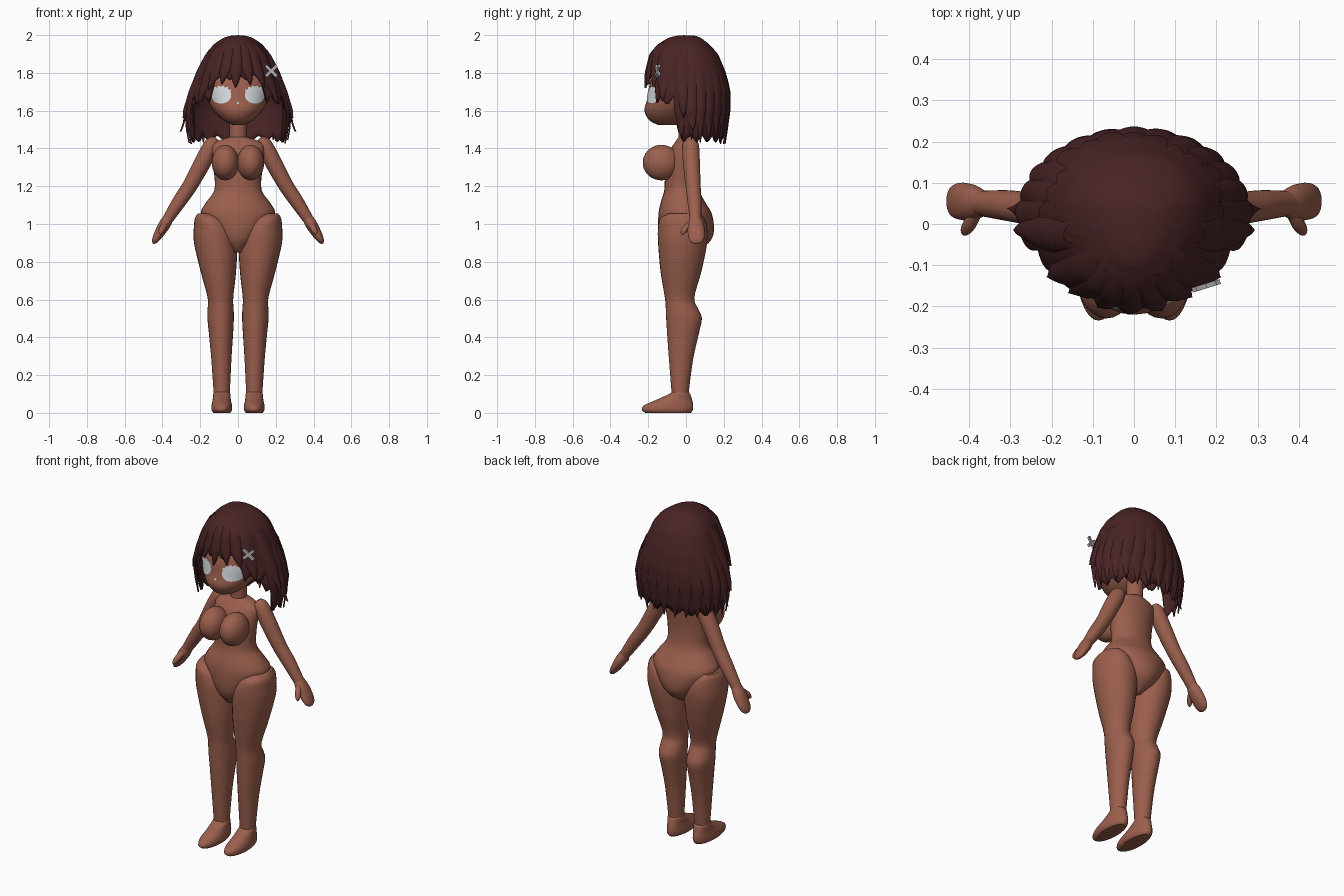
import bpy, bmesh, math, random
from mathutils import Vector, Matrix

random.seed(4)
if "Cube" in bpy.data.objects:
    bpy.data.objects.remove(bpy.data.objects["Cube"])


def material(name, rgb):
    m = bpy.data.materials.new(name)
    m.use_nodes = True
    m.diffuse_color = (*rgb, 1)
    b = m.node_tree.nodes["Principled BSDF"]
    b.inputs["Base Color"].default_value = (*rgb, 1)
    b.inputs["Roughness"].default_value = 0.8
    return m


SKIN = material("warm brown skin", (0.33, 0.115, 0.075))
HAIR = material("dark brown hair", (0.065, 0.017, 0.018))
EYE = material("pale eye", (0.68, 0.72, 0.74))
METAL = material("light grey pin", (0.52, 0.5, 0.5))


def finish(name, bm, mat, angle=50):
    bmesh.ops.recalc_face_normals(bm, faces=bm.faces[:])
    mesh = bpy.data.meshes.new(name)
    bm.to_mesh(mesh)
    bm.free()
    mesh.materials.append(mat)
    ob = bpy.data.objects.new(name, mesh)
    bpy.context.collection.objects.link(ob)
    bpy.ops.object.select_all(action="DESELECT")
    ob.select_set(True)
    bpy.context.view_layer.objects.active = ob
    bpy.ops.object.shade_smooth_by_angle(angle=math.radians(angle))
    return ob


def spline(rows, steps=4):
    """Smooth curve through rows of numbers."""
    out = []
    for i in range(len(rows) - 1):
        p = [rows[max(0, min(len(rows) - 1, i + k))] for k in (-1, 0, 1, 2)]
        for s in range(steps):
            t = s / steps
            out.append([b + 0.5 * t * (c - a + t * (2 * a - 5 * b + 4 * c - d
                        + t * (3 * (b - c) + d - a))) for a, b, c, d in zip(*p)])
    return out + [list(rows[-1])]


def grid(bm, rows, closed):
    for r0, r1 in zip(rows, rows[1:]):
        n = len(r0)
        for j in range(n if closed else n - 1):
            k = (j + 1) % n
            bm.faces.new((r0[j], r0[k], r1[k], r1[j]))


def loft(name, stations, mat=SKIN, axis=(0, 0, 1), sides=28):
    """Elliptical sections (x, y, z, radius across, radius in y)."""
    bm = bmesh.new()
    across = Vector((0, 1, 0)).cross(Vector(axis)).normalized()
    rows = []
    for x, y, z, ru, rv in spline(stations):
        rows.append([])
        for j in range(sides):
            a = math.tau * j / sides
            p = Vector((x, y, z)) + across * ru * math.cos(a) + Vector((0, rv * math.sin(a), 0))
            rows[-1].append(bm.verts.new(p))
    grid(bm, rows, True)
    bm.faces.new(rows[0])
    bm.faces.new(rows[-1])
    return finish(name, bm, mat)


def upright(rows, s=1):
    """Convert (z, centre x, half width, front y, back y) to sections."""
    return [(s * cx, (f + b) / 2, z, w, (b - f) / 2) for z, cx, w, f, b in rows]


# Torso and neck
loft("torso", upright([
    (0.85, 0, 0.03, -0.09, 0.05), (0.90, 0, 0.09, -0.13, 0.12), (0.96, 0, 0.14, -0.147, 0.148),
    (1.05, 0, 0.197, -0.146, 0.138), (1.11, 0, 0.172, -0.135, 0.105), (1.18, 0, 0.125, -0.115, 0.07),
    (1.28, 0, 0.128, -0.11, 0.06), (1.38, 0, 0.138, -0.09, 0.065), (1.43, 0, 0.125, -0.06, 0.065),
    (1.46, 0, 0.05, -0.04, 0.05)]))
loft("neck", [(0, 0.005, z, 0.045, 0.045) for z in (1.43, 1.5, 1.58)])

# Head, kept as a smooth table so the eyes can follow its surface
head = upright([
    (1.525, 0, 0.03, -0.15, -0.05), (1.55, 0, 0.08, -0.195, 0.0), (1.60, 0, 0.128, -0.22, 0.06),
    (1.66, 0, 0.162, -0.206, 0.10), (1.75, 0, 0.18, -0.19, 0.14), (1.86, 0, 0.14, -0.15, 0.12)])
loft("head", head)


def lookup(table, z, key):
    for a, b in zip(table, table[1:]):
        lo, hi = sorted((a[key], b[key]))
        if lo <= z <= hi:
            t = (z - a[key]) / (b[key] - a[key])
            return [p + t * (q - p) for p, q in zip(a, b)]
    return table[-1] if abs(z - table[-1][key]) < abs(z - table[0][key]) else table[0]


def face_plate(name, cx, cz, rx, rz, lash=0.0):
    bm = bmesh.new()
    smooth_head = spline(head)
    rows = []
    for i in range(1, 6):
        rows.append([])
        for j in range(32):
            a = math.tau * j / 32
            k = i / 5
            if i == 5 and math.sin(a) > 0.2 and j % 2:
                k += lash
            x, z = cx + rx * k * math.cos(a), cz + rz * k * math.sin(a)
            _, cy, _, w, d = lookup(smooth_head, z, 2)
            y = cy - d * math.sqrt(max(0, 1 - (x / w) ** 2)) - 0.006
            rows[-1].append(bm.verts.new((x, y, z)))
    grid(bm, rows, True)
    bm.faces.new(rows[0])
    return finish(name, bm, EYE)


face_plate("nose_highlight", 0, 1.64, 0.006, 0.006)

# Paired body parts
for side, s in (("left", 1), ("right", -1)):
    face_plate(side + "_eye", s * 0.09, 1.682, 0.054, 0.044, 0.2)
    loft(side + "_leg", upright([
        (1.055, 0.168, 0.045, -0.09, 0.07), (1.03, 0.152, 0.076, -0.135, 0.095),
        (0.98, 0.132, 0.102, -0.148, 0.112), (0.90, 0.119, 0.114, -0.148, 0.112),
        (0.75, 0.104, 0.094, -0.135, 0.082), (0.61, 0.093, 0.068, -0.112, 0.044),
        (0.55, 0.092, 0.069, -0.107, 0.065), (0.50, 0.092, 0.07, -0.105, 0.084),
        (0.42, 0.09, 0.064, -0.1, 0.068), (0.28, 0.088, 0.053, -0.09, 0.037),
        (0.09, 0.086, 0.042, -0.075, 0.012)], s))
    loft(side + "_foot", upright([
        (0.0, 0.086, 0.045, -0.215, 0.025), (0.015, 0.086, 0.054, -0.234, 0.036),
        (0.04, 0.086, 0.054, -0.222, 0.038), (0.07, 0.086, 0.048, -0.155, 0.032),
        (0.10, 0.086, 0.045, -0.09, 0.022), (0.115, 0.086, 0.04, -0.073, 0.01)], s))
    slope = (s * 0.52, 0, -0.85)
    loft(side + "_arm", [(s * x, y, z, u, v) for x, y, z, u, v in (
        (0.118, 0.025, 1.455, 0.015, 0.02), (0.135, 0.025, 1.425, 0.04, 0.042),
        (0.18, 0.028, 1.34, 0.045, 0.045), (0.25, 0.037, 1.21, 0.04, 0.04),
        (0.31, 0.045, 1.12, 0.037, 0.037), (0.375, 0.05, 1.02, 0.028, 0.03))], axis=slope)
    loft(side + "_hand", [(s * x, y, z, u, v) for x, y, z, u, v in (
        (0.367, 0.05, 1.033, 0.027, 0.03), (0.39, 0.052, 0.995, 0.031, 0.043),
        (0.42, 0.055, 0.945, 0.025, 0.045), (0.441, 0.055, 0.91, 0.016, 0.035),
        (0.449, 0.055, 0.896, 0.004, 0.012))], axis=slope)
    loft(side + "_thumb", [(s * x, y, z, u, v) for x, y, z, u, v in (
        (0.378, 0.035, 1.015, 0.014, 0.016), (0.395, 0.005, 0.985, 0.017, 0.02),
        (0.408, -0.012, 0.96, 0.014, 0.016), (0.415, -0.02, 0.945, 0.004, 0.005))], axis=slope, sides=16)
    bm = bmesh.new()
    bmesh.ops.create_uvsphere(bm, u_segments=28, v_segments=18, radius=1, matrix=
                              Matrix.Translation((s * 0.067, -0.13, 1.325)) @ Matrix.Diagonal((0.072, 0.099, 0.094, 1)))
    finish(side + "_chest", bm, SKIN)

# Hair outline: height, half width, front y, back y
outline = [(2.0, 0.0, 0.0, 0.03), (1.997, 0.04, -0.05, 0.05), (1.985, 0.08, -0.095, 0.08),
           (1.95, 0.13, -0.145, 0.125), (1.9, 0.17, -0.18, 0.17), (1.8, 0.212, -0.205, 0.212),
           (1.7, 0.25, -0.207, 0.227), (1.6, 0.274, -0.2, 0.225), (1.5, 0.262, -0.18, 0.208),
           (1.4, 0.235, -0.15, 0.185)]


def hair_point(a, z, off=0.0):
    """Point on the hair at angle a from the front."""
    _, w, f, b = lookup(outline, z, 0)
    c, n = -math.cos(a), math.sin(a)
    depth = (b - 0.03) if c > 0 else (0.03 - f)
    return Vector((n * (w + off), 0.03 + c * (depth + off), z))


def hem(deg):
    d = abs(deg)
    tooth = abs((d / 11) % 2 - 1)
    if d < 34:
        return 1.76 + 0.04 * tooth
    if d < 74:
        return 1.63 + 0.05 * tooth
    return 1.43 + 0.04 * tooth


# Main hair shell with a ragged hem, open over the face
bm = bmesh.new()
rows = []
for i in range(1, 25):
    t = (i / 24) ** 1.8
    rows.append([bm.verts.new(hair_point(math.radians(d), 2.0 - (2.0 - hem(d)) * t))
                 for d in range(-180, 180, 3)])
grid(bm, rows, True)
bm.faces.new(rows[0])
shell = finish("hair_shell", bm, HAIR)
thick = shell.modifiers.new("thickness", "SOLIDIFY")
thick.thickness = 0.012
thick.offset = -1


def lock(name, deg, half, top, tip, lift=0.012, flare=0.0, lean=0.0):
    """Pointed lock lying on the hair, bulging in the middle."""
    bm = bmesh.new()
    rows = []
    for i in range(15):
        t = i / 14
        w = half * (0.75 + 0.25 * min(1, 3 * t)) * (1 - t ** 3) + 0.2
        z = top + (tip - top) * t
        rows.append([])
        for j in range(-4, 5):
            u = j / 4
            off = lift * (1 - u * u) * min(1, 0.3 + 3 * t) + 0.002 + flare * t ** 4
            rows[-1].append(bm.verts.new(
                hair_point(math.radians(deg + lean * t + u * w), z + 0.025 * u * u * (1 - t), off)))
    grid(bm, rows, False)
    return finish(name, bm, HAIR)


# Fringe locks parted at the centre
for i, (d, w, tip, lean) in enumerate((
        (-2, 11, 1.72, -1), (-17, 12, 1.74, -4), (13, 11, 1.735, 3), (-32, 12, 1.71, -6),
        (28, 12, 1.725, 6), (-46, 13, 1.645, -4), (46, 13, 1.65, 4))):
    lock("fringe_lock_%d" % (i + 1), d, w, 1.955, tip, 0.012, 0, lean)

# Side and back locks
for i, d in enumerate(range(-165, 181, 15)):
    if abs(d) > 65:
        top = 1.76 + random.uniform(-0.06, 0.06)
        tip = 1.43 + random.uniform(-0.01, 0.02)
        lock("back_lock_%d" % i, d, 9, top, tip, 0.008, 0.01)
for side, s in (("left", 1), ("right", -1)):
    lock(side + "_side_lock", s * 74, 11, 1.9, 1.56, 0.014, 0.012, s * 6)
    lock(side + "_outer_curl", s * 88, 9, 1.7, 1.49, 0.01, 0.038, s * 4)

# Crossed hair pin
for i, turn in enumerate((0.75, -0.75)):
    bm = bmesh.new()
    bmesh.ops.create_cube(bm, size=1, matrix=Matrix.Translation((0.175, -0.15, 1.81))
                          @ Matrix.Rotation(0.3, 4, "Z") @ Matrix.Rotation(turn, 4, "Y")
                          @ Matrix.Diagonal((0.082, 0.012, 0.016, 1)))
    finish("hair_pin_bar_%d" % (i + 1), bm, METAL, 30)
